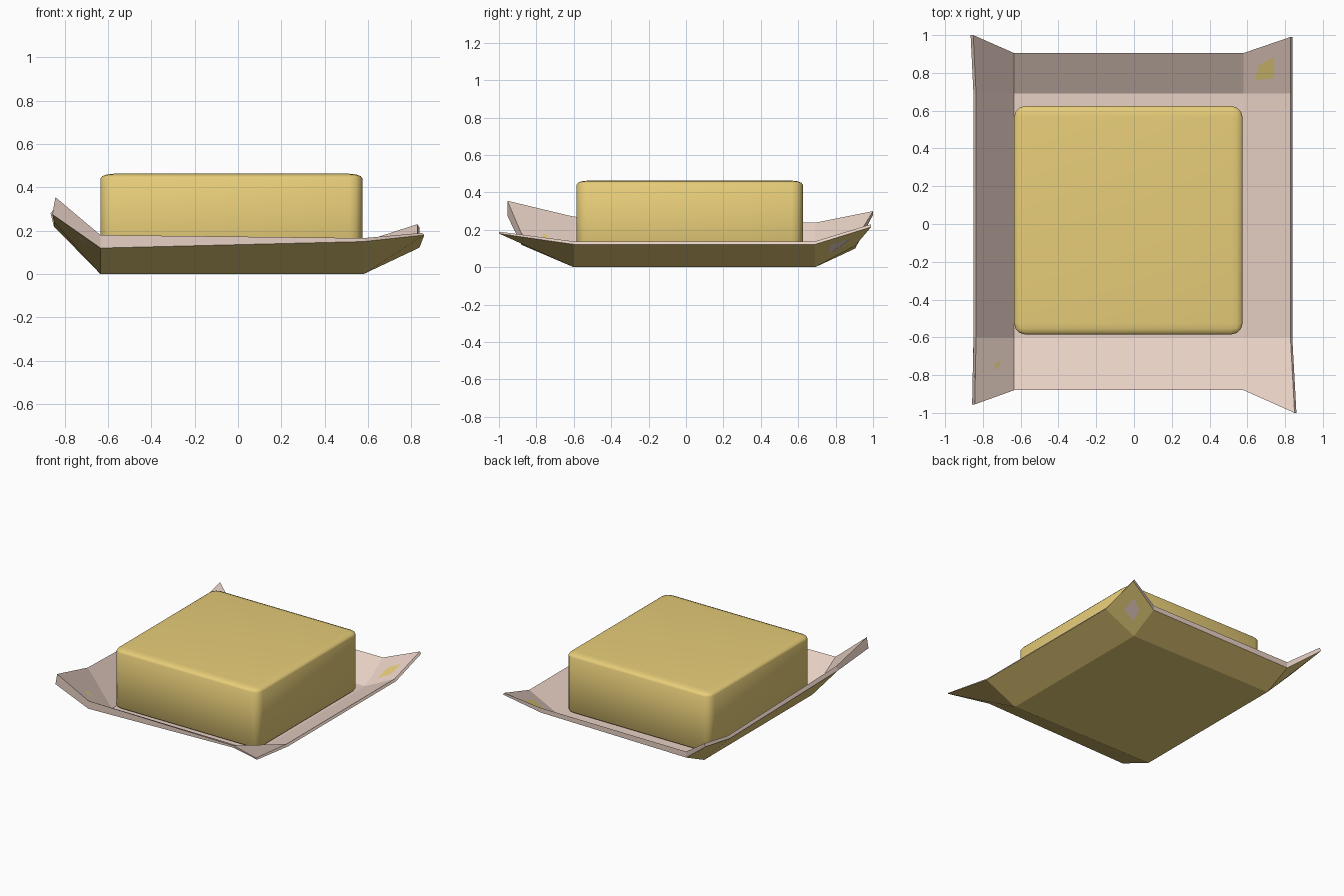
import bpy
import bmesh
from mathutils import Vector

cube = bpy.data.objects.get("Cube")
if cube:
    bpy.data.objects.remove(cube, do_unlink=True)


def make_material(name, colour):
    mat = bpy.data.materials.new(name)
    mat.use_nodes = True
    mat.diffuse_color = colour
    mat.node_tree.nodes["Principled BSDF"].inputs["Base Color"].default_value = colour
    return mat


def make_object(name, bm, materials):
    bmesh.ops.recalc_face_normals(bm, faces=bm.faces[:])
    mesh = bpy.data.meshes.new(name)
    bm.to_mesh(mesh)
    bm.free()
    for mat in materials:
        mesh.materials.append(mat)
    obj = bpy.data.objects.new(name, mesh)
    bpy.context.scene.collection.objects.link(obj)
    return obj


butter_yellow = make_material("butter yellow", (0.80, 0.61, 0.19, 1))
paper_pink = make_material("pale pink paper", (0.80, 0.63, 0.55, 1))

# Butter block: evenly bevelled cube, squashed in height
low, high = Vector((-0.635, -0.585, 0.012)), Vector((0.575, 0.625, 0.463))
bm = bmesh.new()
bmesh.ops.create_cube(bm, size=1)
bmesh.ops.bevel(bm, geom=bm.edges[:], offset=0.05, segments=3,
                profile=0.5, affect='EDGES')
bmesh.ops.scale(bm, vec=high - low, verts=bm.verts[:])
bmesh.ops.translate(bm, vec=(low + high) / 2, verts=bm.verts[:])
for face in bm.faces:
    face.smooth = True
make_object("butter_block", bm, [butter_yellow])

# Wrapper: folded sheet, rows run front to back, columns right to left
columns = (-0.85, -0.635, 0.58, 0.838)
rows = (-0.88, -0.6, 0.69, 0.905)
corners = {(0, 0): (-0.857, -0.955), (3, 0): (0.86, -1.0),
           (0, 3): (-0.865, 1.0), (3, 3): (0.838, 0.99)}
heights = ((0.275, 0.12, 0.15, 0.18),
           (0.24, 0, 0, 0.122),
           (0.22, 0, 0, 0.122),
           (0.28, 0.1, 0.115, 0.215))
thickness = ((0.08, 0.06, 0.016, 0.01),
             (0.03, 0.015, 0.015, 0.016),
             (0.018, 0.015, 0.015, 0.016),
             (0.02, 0.045, 0.035, 0.015))
side_inset = (0.014, 0, 0, -0.01)

bm = bmesh.new()
outer, inner = {}, {}
for j, y_row in enumerate(rows):
    for i, x_col in enumerate(columns):
        x, y = corners.get((i, j), (x_col, y_row))
        z = heights[j][i]
        outer[i, j] = bm.verts.new((x, y, z))
        inner[i, j] = bm.verts.new((x + side_inset[i], y, z + thickness[j][i]))

# Yellow underside and pink inside
for j in range(3):
    for i in range(3):
        loop = [(i, j), (i + 1, j), (i + 1, j + 1), (i, j + 1)]
        bm.faces.new([outer[k] for k in reversed(loop)]).material_index = 0
        bm.faces.new([inner[k] for k in loop]).material_index = 1

# Pink rim joining both sheets
border = [(i, 0) for i in range(3)] + [(3, j) for j in range(3)]
border += [(3 - i, 3 - j) for i, j in border]
for a, b in zip(border, border[1:] + border[:1]):
    bm.faces.new((outer[a], outer[b], inner[b], inner[a])).material_index = 1
make_object("wrapper", bm, [butter_yellow, paper_pink])
